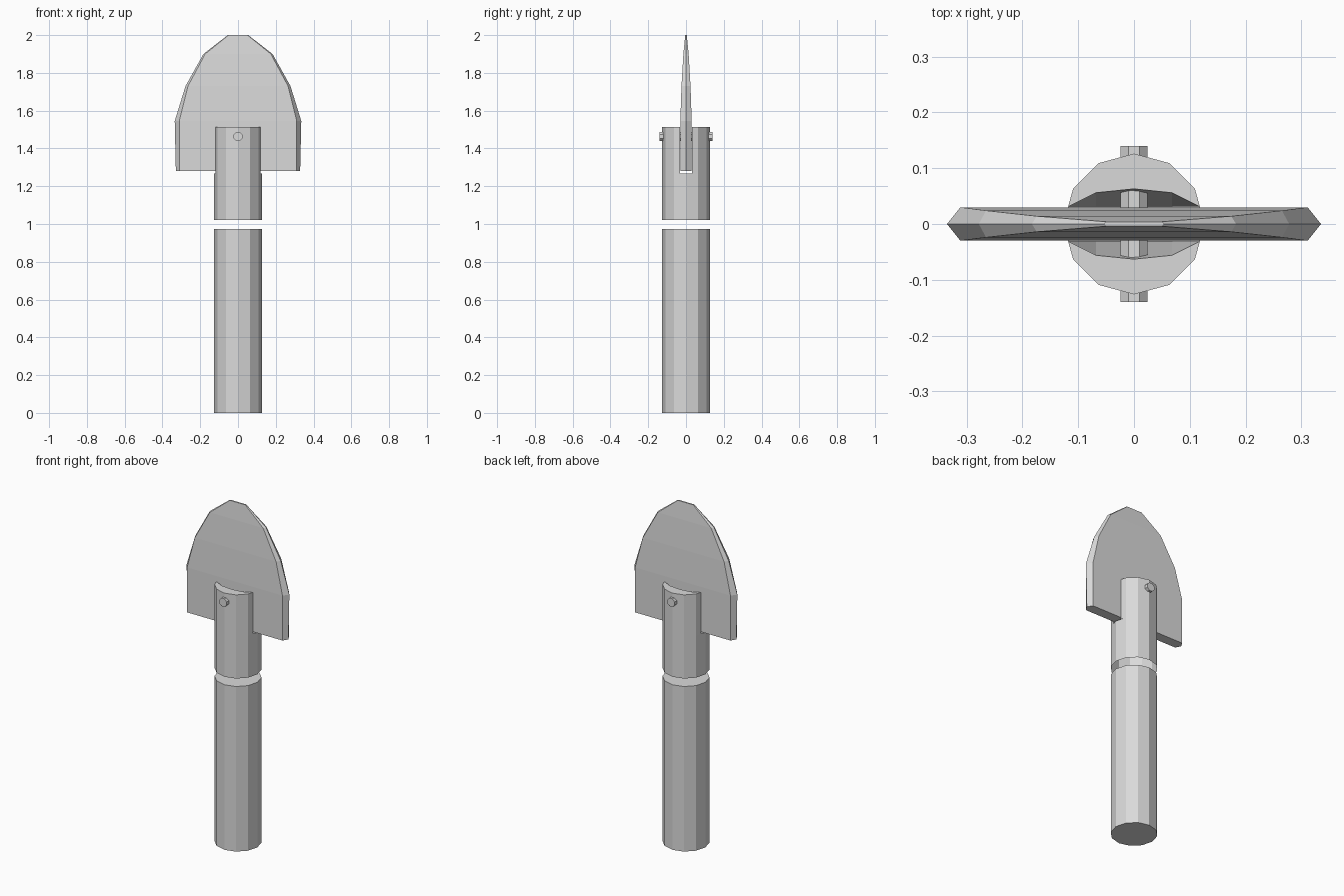
import bpy, bmesh, math

if "Cube" in bpy.data.objects:
    bpy.data.objects.remove(bpy.data.objects["Cube"])

grey = bpy.data.materials.new("plain_grey")
grey.diffuse_color = (0.7, 0.7, 0.7, 1)
grey.use_nodes = True
grey.node_tree.nodes["Principled BSDF"].inputs["Base Color"].default_value = grey.diffuse_color


def loft(name, rings, cap_start=True, cap_end=True):
    """Skin a list of equal-length closed rings with flat faces."""
    bm = bmesh.new()
    vs = [[bm.verts.new(p) for p in ring] for ring in rings]
    n = len(rings[0])
    for a, b in zip(vs, vs[1:]):
        for i in range(n):
            j = (i + 1) % n
            bm.faces.new((a[i], a[j], b[j], b[i]))
    if cap_start:
        bm.faces.new(vs[0][::-1])
    if cap_end:
        bm.faces.new(vs[-1])
    if cap_start and cap_end:
        bmesh.ops.recalc_face_normals(bm, faces=bm.faces[:])
    mesh = bpy.data.meshes.new(name)
    bm.to_mesh(mesh)
    bm.free()
    mesh.materials.append(grey)
    obj = bpy.data.objects.new(name, mesh)
    bpy.context.collection.objects.link(obj)
    return obj


R = 0.126
SLOT = 0.031


def circle(z):
    return [(R * math.cos(math.radians(30 * k)), R * math.sin(math.radians(30 * k)), z)
            for k in range(12)]


# Handle shaft and the separate collar above it
loft("lower_shaft", [circle(0), circle(0.973)])
loft("upper_collar", [circle(1.02), circle(1.268)], cap_start=False)

# Two prongs holding the blade, hollowed towards the top
edge_x = 0.118
outer = [(edge_x, SLOT)] + [(R * math.cos(math.radians(a)), R * math.sin(math.radians(a)))
                            for a in (30, 60, 90, 120, 150)] + [(-edge_x, SLOT)]
inner_x = (-0.068, 0, 0.068)
low = outer + [(x, SLOT) for x in inner_x]
high = outer + list(zip(inner_x, (0.056, 0.063, 0.056)))
for side, label in ((-1, "front"), (1, "back")):
    loft(label + "_prong", [[(x, y * side, 1.268) for x, y in low],
                            [(x, y * side, 1.513) for x, y in high]])

# Blade: hexagonal sections (z, rim half width, face half width, half thickness)
sections = [(1.28, 0.329, 0.311, 0.030), (1.545, 0.335, 0.311, 0.030),
            (1.73, 0.278, 0.265, 0.024), (1.90, 0.183, 0.174, 0.014),
            (2.0, 0.054, 0.050, 0.004)]
loft("blade", [[(r, 0, z), (f, t, z), (-f, t, z), (-r, 0, z), (-f, -t, z), (f, -t, z)]
               for z, r, f, t in sections])

# Cross pin through prongs and blade
loft("cross_pin", [[(0.026 * math.cos(math.pi * (k + 0.5) / 4), y,
                     1.463 + 0.026 * math.sin(math.pi * (k + 0.5) / 4)) for k in range(8)]
                   for y in (-0.14, 0.14)])
